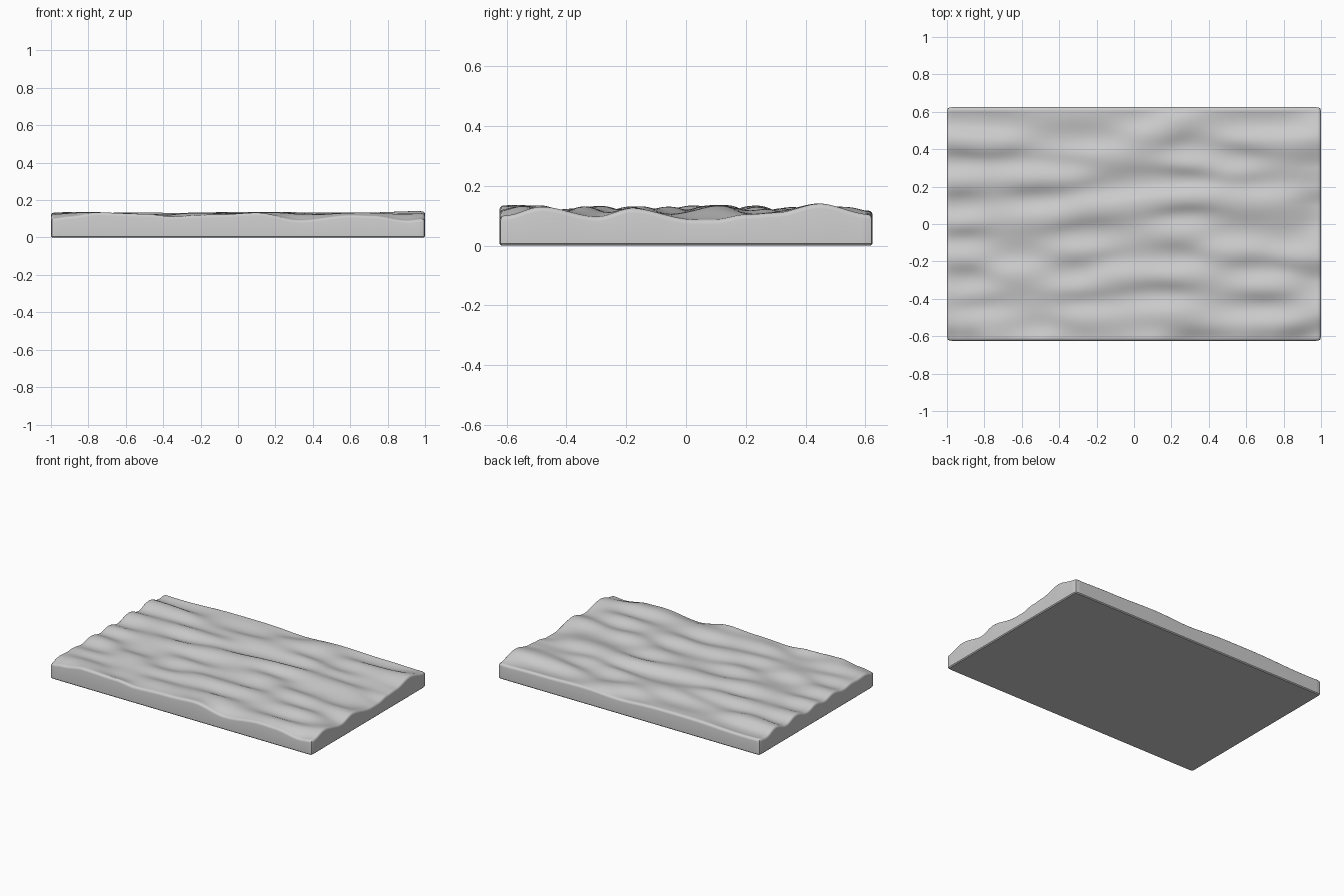
import bpy, bmesh, math

if "Cube" in bpy.data.objects:
    bpy.data.objects.remove(bpy.data.objects["Cube"])

HX, HY, R = 1.0, 0.625, 0.016      # half sizes and edge rounding
NX, NY = 180, 120

# Back slopes of the ripples: x, y, half length (crest lies just in front)
RIPPLES = [
    (-.93, .50, .13), (-.74, .48, .12), (-.27, .41, .20), (.08, .52, .12),
    (.20, .61, .10), (.30, .36, .12), (.64, .49, .15), (.55, .31, .12),
    (-.95, .28, .12), (-.60, .29, .12), (-.35, .28, .12), (-.17, .14, .18),
    (.12, .18, .13), (.33, .19, .12), (.66, .17, .16), (-.50, .08, .14),
    (.28, .00, .13), (-.92, .05, .10), (-.90, -.13, .12), (-.25, -.10, .14),
    (-.65, -.22, .13), (.50, -.10, .14), (.90, -.13, .14), (.25, -.23, .13),
    (-.10, -.23, .13), (-.32, -.31, .13), (.70, -.29, .14), (-.85, -.34, .12),
    (-.80, -.48, .13), (-.28, -.46, .15), (.15, -.43, .13), (.68, -.49, .17),
    (-.46, -.59, .13), (.92, .49, .12),
]
# Edge heights of the water along the front and right side
FRONT = [(-1, .10), (-.9, .112), (-.75, .133), (-.5, .13), (-.35, .114), (-.1, .122),
         (.1, .133), (.33, .092), (.6, .118), (.72, .114), (.9, .09), (1, .10)]
RIGHT = [(-.625, .10), (-.48, .13), (-.3, .096), (-.18, .124), (.03, .087),
         (.1, .087), (.2, .104), (.3, .11), (.45, .139), (.625, .104)]


def profile(points, t):
    """Smoothly eased interpolation through points."""
    for (a, za), (b, zb) in zip(points, points[1:]):
        if t <= b:
            s = max(0, (t - a) / (b - a))
            return za + (zb - za) * s * s * (3 - 2 * s)
    return points[-1][1]


def ripples(x, y):
    z = 0.0
    for cx, cy, w in RIPPLES:
        u, v = (x - cx) / w, (y - cy) / 0.062
        z -= 0.031 * v * math.exp(-(u * u + v * v) / 2)
    return 0.118 + 0.027 * math.tanh(z / 0.027)


right_fix = {}
front_fix = {}


def height(x, y):
    if y not in right_fix:
        right_fix[y] = profile(RIGHT, y) - ripples(HX, y)
    if x not in front_fix:
        front_fix[x] = profile(FRONT, x) - ripples(x, -HY)
    a = math.exp(-((HX - x) / 0.14) ** 2)
    b = math.exp(-((HY + y) / 0.06) ** 2)
    return ripples(x, y) + right_fix[y] * a * (1 - b) + front_fix[x] * b


# Wavy top surface
bm = bmesh.new()
ix, iy = HX - R, HY - R
xs = [-ix + 2 * ix * i / NX for i in range(NX + 1)]
ys = [-iy + 2 * iy * j / NY for j in range(NY + 1)]
grid = [[bm.verts.new((x, y, height(x, y))) for x in xs] for y in ys]
for j in range(NY):
    for i in range(NX):
        bm.faces.new((grid[j][i], grid[j][i + 1], grid[j + 1][i + 1], grid[j + 1][i]))

# Border loop, counter-clockwise, with outward directions
idx = ([(i, 0) for i in range(NX)] + [(NX, j) for j in range(NY)] +
       [(i, NY) for i in range(NX, 0, -1)] + [(0, j) for j in range(NY, 0, -1)])
inner = [grid[j][i] for i, j in idx]
dirs = []
for i, j in idx:
    dx, dy = (i == NX) - (i == 0), (j == NY) - (j == 0)
    n = math.hypot(dx, dy)
    dirs.append((dx / n, dy / n))


def add_ring(prev, out, zfunc):
    ring = [bm.verts.new((v.co.x + d[0] * out, v.co.y + d[1] * out, zfunc(v.co.z)))
            for v, d in zip(inner, dirs)]
    n = len(ring)
    for k in range(n):
        m = (k + 1) % n
        bm.faces.new((prev[k], ring[k], ring[m], prev[m]))
    return ring


# Rounded rim, straight sides and small bottom chamfer
ring = inner
for k in range(1, 4):
    a = math.pi / 2 * k / 3
    ring = add_ring(ring, R * math.sin(a), lambda z, a=a: z - R * (1 - math.cos(a)))
ring = add_ring(ring, R, lambda z: 0.006)
ring = add_ring(ring, R - 0.006, lambda z: 0.0)
bm.faces.new(list(reversed(ring)))
bmesh.ops.recalc_face_normals(bm, faces=bm.faces)

mesh = bpy.data.meshes.new("water_slab")
bm.to_mesh(mesh)
bm.free()
slab = bpy.data.objects.new("water_slab", mesh)
bpy.context.collection.objects.link(slab)
bpy.context.view_layer.objects.active = slab
slab.select_set(True)
bpy.ops.object.shade_smooth_by_angle(angle=math.radians(35))
